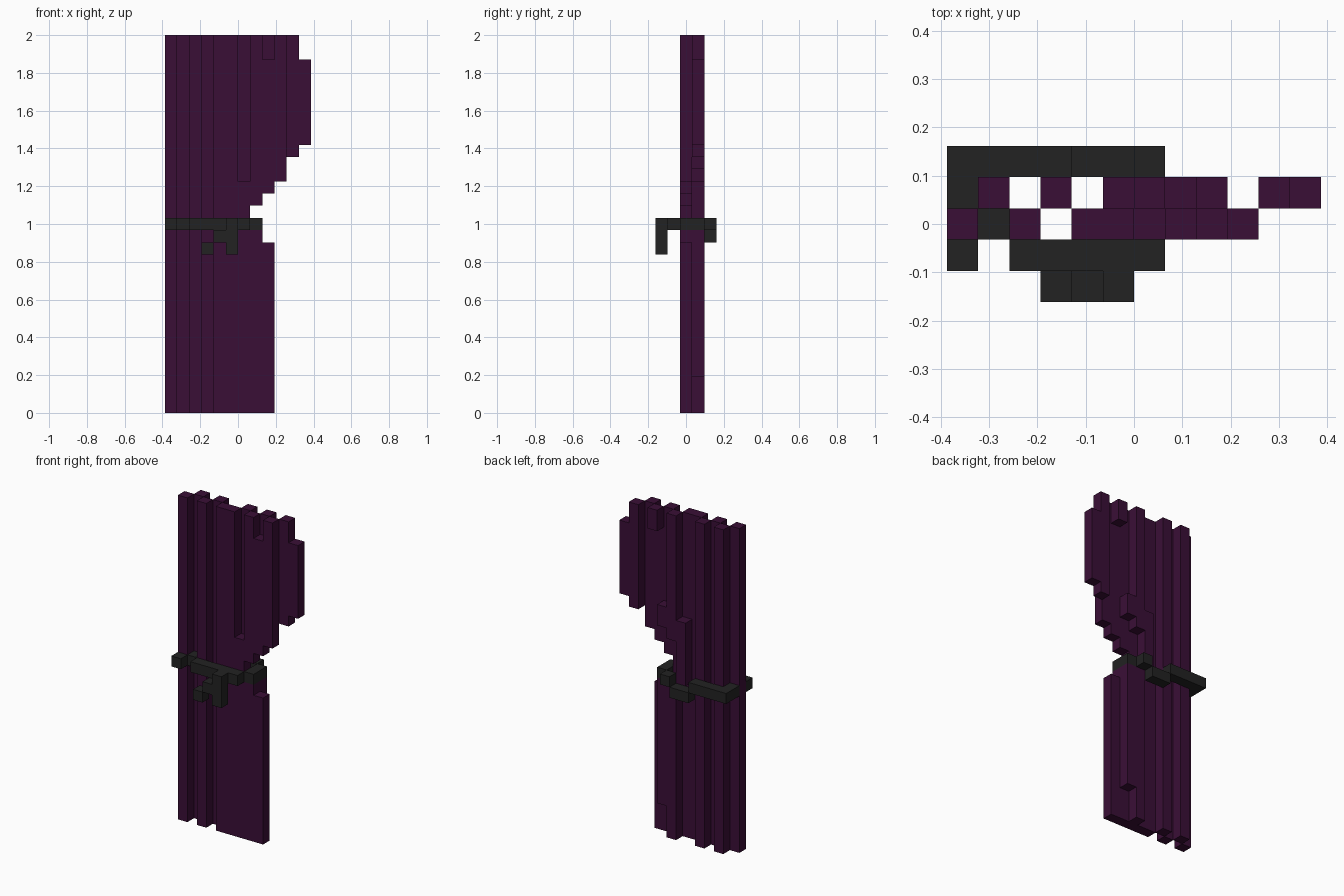
import bpy
import bmesh
from mathutils import Matrix, Vector

default_cube = bpy.data.objects.get("Cube")
if default_cube:
    bpy.data.objects.remove(default_cube, do_unlink=True)

HEIGHT = 31                    # blocks from hem to rail
UNIT = 2 / HEIGHT              # size of one block
CENTRE = Vector((6, 2.5, 0))   # middle of the block grid

# Depth layers from front to back
KNOT, FRONT, CLOTH, FOLD, BACK = range(5)


def make_material(name, colour):
    material = bpy.data.materials.new(name)
    material.use_nodes = True
    rgba = (*colour, 1.0)
    material.diffuse_color = rgba
    shader = material.node_tree.nodes["Principled BSDF"]
    shader.inputs["Base Color"].default_value = rgba
    shader.inputs["Roughness"].default_value = 0.9
    return material


purple = make_material("deep purple cloth", (0.042, 0.0045, 0.037))
charcoal = make_material("charcoal tie", (0.016, 0.016, 0.016))


def make_part(name, material, bars):
    """Join block bars, each given as (first column, columns, layer, bottom, top)."""
    bm = bmesh.new()
    for column, width, layer, bottom, top in bars:
        size = Vector((width, 1, top - bottom))
        middle = Vector((column, layer, bottom)) + size / 2 - CENTRE
        transform = Matrix.Translation(middle * UNIT) @ Matrix.Diagonal((*(size * UNIT), 1))
        bmesh.ops.create_cube(bm, size=1, matrix=transform)
    mesh = bpy.data.meshes.new(name)
    bm.to_mesh(mesh)
    bm.free()
    mesh.materials.append(material)
    part = bpy.data.objects.new(name, mesh)
    bpy.context.collection.objects.link(part)
    return part


# Straight outer pleats alternate between the two cloth layers
for column, label in enumerate(("outer", "second", "third", "fourth")):
    layer = FOLD if column % 2 else CLOTH
    make_part(label + "_pleat", purple, [(column, 1, layer, 0, HEIGHT)])

# Broad flat panel beside the pleats
make_part("centre_panel", purple, [(4, 2, CLOTH, 0, HEIGHT)])

# Lower drape below the tie
make_part("lower_drape", purple, [
    (6, 1, CLOTH, 0, 19),
    (7, 1, CLOTH, 0, 15),
    (8, 1, CLOTH, 0, 14),
])
make_part("lower_back_folds", purple, [
    (6, 1, FOLD, 0, 15),
    (7, 1, FOLD, 3, 15),
])

# Upper drape flares out in steps above the tie
make_part("upper_drape", purple, [
    (7, 1, CLOTH, 17, HEIGHT),
    (8, 1, CLOTH, 18, 29),
    (9, 1, CLOTH, 19, HEIGHT),
])
make_part("upper_back_folds", purple, [
    (5, 1, FOLD, 15, 21),
    (6, 1, FOLD, 19, HEIGHT),
    (7, 1, FOLD, 20, 22),
    (8, 1, FOLD, 29, HEIGHT),
])
make_part("gathered_edge", purple, [
    (10, 1, FOLD, 21, HEIGHT),
    (11, 1, FOLD, 22, 29),
])

# Tie band wrapped around the cloth
TIE = HEIGHT // 2
make_part("tie_front", charcoal, [
    (0, 1, FRONT, TIE, TIE + 1),
    (1, 1, CLOTH, TIE, TIE + 1),
    (2, 5, FRONT, TIE, TIE + 1),
])
make_part("tie_sides", charcoal, [
    (0, 1, FOLD, TIE, TIE + 1),
    (7, 1, CLOTH, TIE, TIE + 1),
    (7, 1, FOLD, TIE, TIE + 1),
])
make_part("tie_back", charcoal, [
    (0, 4, BACK, TIE, TIE + 1),
    (4, 2, BACK, TIE - 1, TIE),
    (6, 1, BACK, TIE, TIE + 1),
])

# Knot with two hanging ends
make_part("tie_knot", charcoal, [
    (3, 1, KNOT, TIE - 2, TIE - 1),
    (4, 1, KNOT, TIE - 1, TIE),
    (5, 1, KNOT, TIE - 2, TIE + 1),
])
